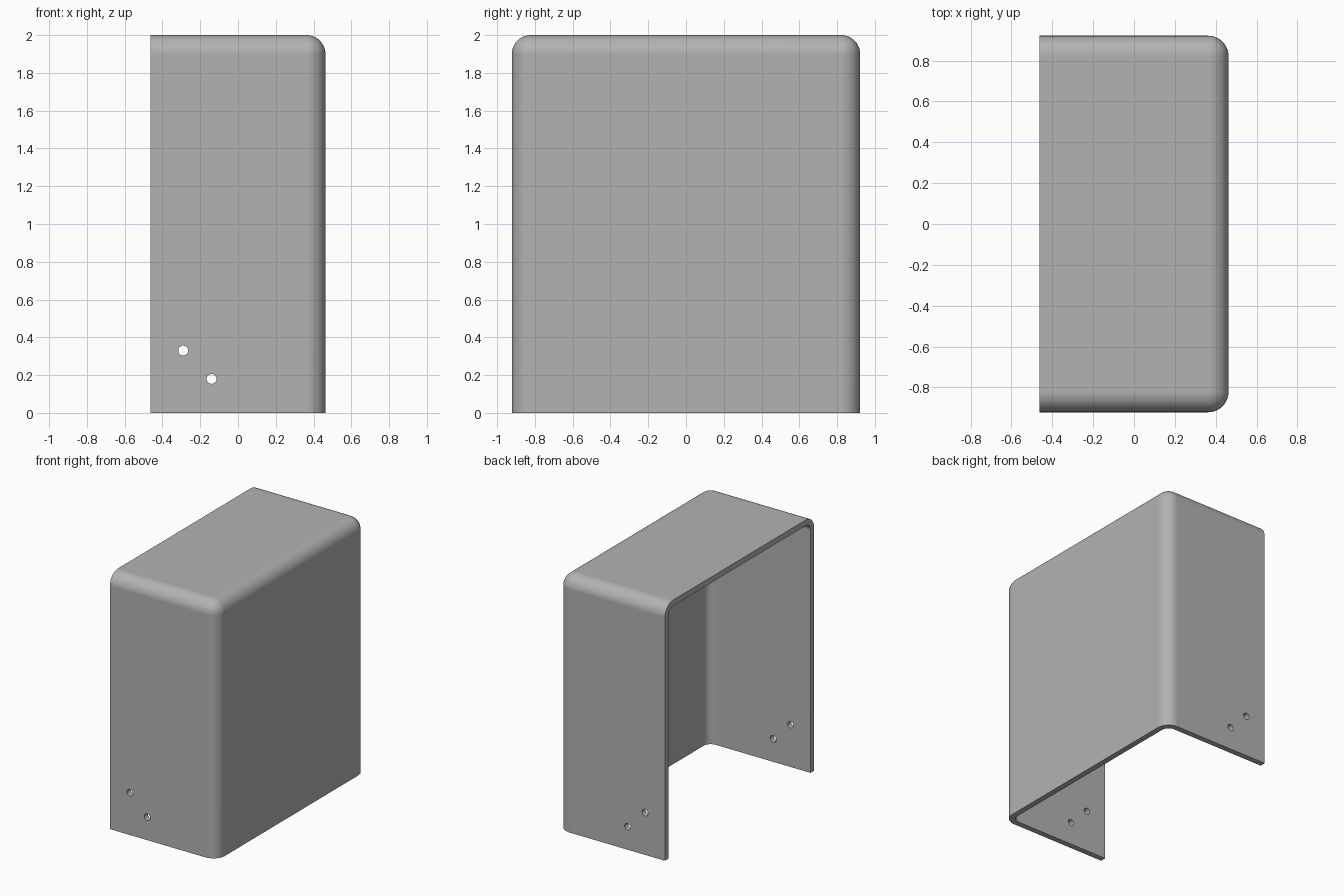
import bpy, bmesh, math
from mathutils import Matrix, Vector

if "Cube" in bpy.data.objects:
    bpy.data.objects.remove(bpy.data.objects["Cube"])

X, Y, Z = 0.463, 0.922, 2.0       # half depth, half width, height
WALL = 0.045
OUTER_R, INNER_R = 0.1, 0.06

grey = bpy.data.materials.new("light grey")
grey.use_nodes = True
colour = (0.45, 0.45, 0.45, 1)
grey.diffuse_color = colour
grey.node_tree.nodes["Principled BSDF"].inputs["Base Color"].default_value = colour


def add_object(name, bm):
    mesh = bpy.data.meshes.new(name)
    bmesh.ops.recalc_face_normals(bm, faces=bm.faces)
    bm.to_mesh(mesh)
    bm.free()
    mesh.materials.append(grey)
    obj = bpy.data.objects.new(name, mesh)
    bpy.context.collection.objects.link(obj)
    return obj


def rounded_box(name, low, high, radius):
    """Box rounded only where the top, the two sides and the +x face meet."""
    low, high = Vector(low), Vector(high)
    bm = bmesh.new()
    bmesh.ops.create_cube(bm, size=1)
    bmesh.ops.scale(bm, vec=high - low, verts=bm.verts)
    bmesh.ops.translate(bm, vec=(low + high) / 2, verts=bm.verts)

    def closed(face):
        n = face.normal
        return n.x > 0.5 or n.z > 0.5 or abs(n.y) > 0.5

    bm.normal_update()
    edges = [e for e in bm.edges if all(closed(f) for f in e.link_faces)]
    bmesh.ops.bevel(bm, geom=edges, offset=radius, offset_type='OFFSET',
                    segments=10, profile=0.5, affect='EDGES')
    return add_object(name, bm)


# Cover shell, open at the bottom and on the -x side
cover = rounded_box("cover_shell", (-X, -Y, 0), (X, Y, Z), OUTER_R)
cavity = rounded_box("cavity_cutter", (-X - 0.2, -Y + WALL, -0.2),
                     (X - WALL, Y - WALL, Z - WALL), INNER_R)
cutters = [cavity]

# Two screw holes running through both side walls
for x, z in ((-0.29, 0.33), (-0.14, 0.18)):
    bm = bmesh.new()
    place = Matrix.Translation((x, 0, z)) @ Matrix.Rotation(math.pi / 2, 4, 'X')
    bmesh.ops.create_cone(bm, cap_ends=True, segments=32, radius1=0.026,
                          radius2=0.026, depth=2.4, matrix=place)
    cutters.append(add_object("screw_hole_cutter", bm))

# Apply the cuts, then drop the cutters
bpy.context.view_layer.objects.active = cover
cover.select_set(True)
for cutter in cutters:
    cutter.hide_render = True
    cut = cover.modifiers.new("cut", 'BOOLEAN')
    cut.operation, cut.solver, cut.object = 'DIFFERENCE', 'EXACT', cutter
    bpy.ops.object.modifier_apply(modifier=cut.name)
    bpy.data.objects.remove(cutter)

# Smooth fillets with crisp rims
bpy.ops.object.shade_smooth_by_angle(angle=math.radians(30))
normals = cover.modifiers.new("flat_panels", 'WEIGHTED_NORMAL')
normals.keep_sharp = True
